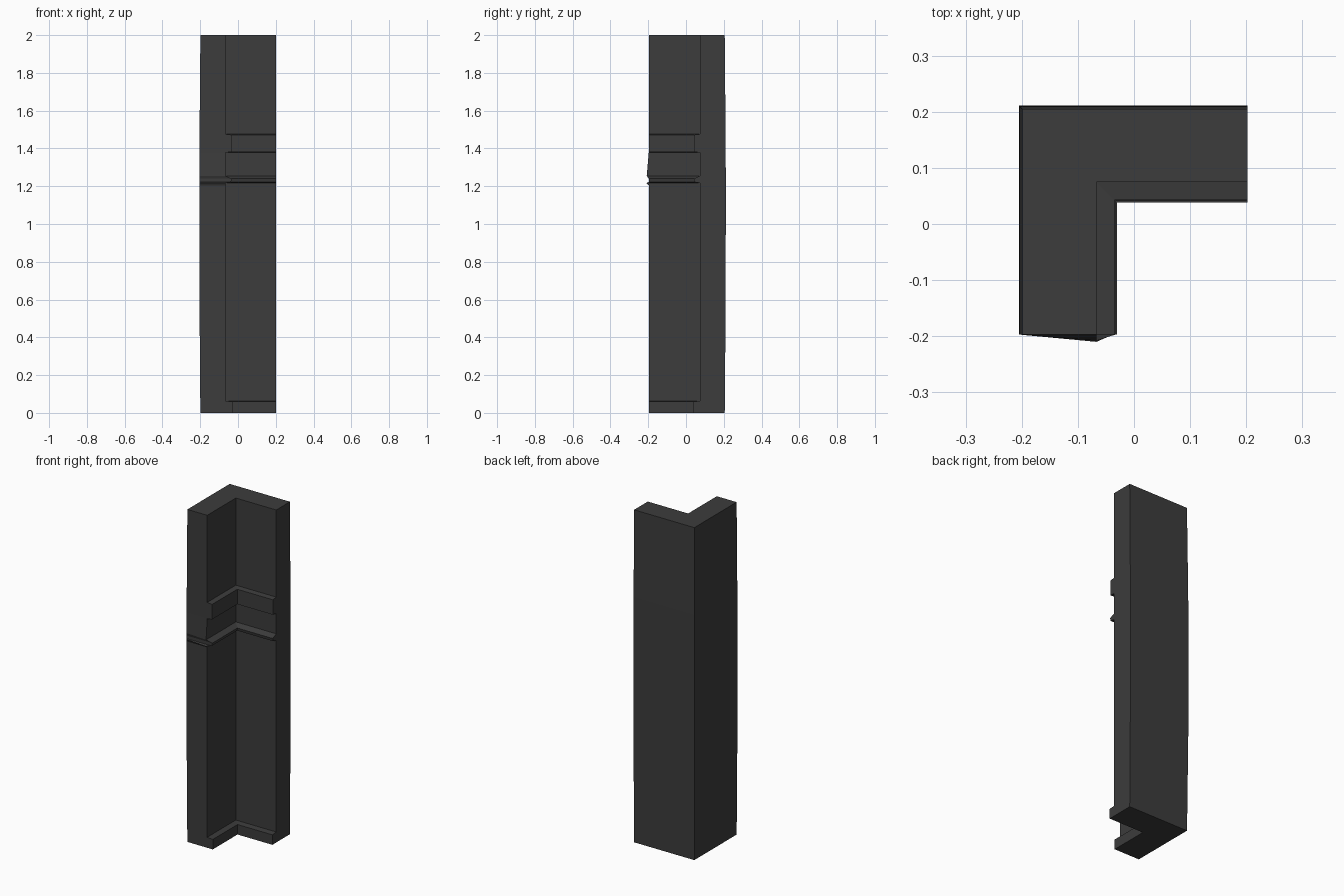
import bpy
import bmesh

cube = bpy.data.objects.get("Cube")
if cube:
    bpy.data.objects.remove(cube, do_unlink=True)

# One dark stone colour
stone = bpy.data.materials.new("dark_grey")
stone.use_nodes = True
colour = (0.045, 0.045, 0.045, 1)
stone.diffuse_color = colour
stone.node_tree.nodes["Principled BSDF"].inputs["Base Color"].default_value = colour

# Inner moulding profile: height, projection from the wall, forward chip at the arm end
PROFILE = [
    (0.0, 0.037, 0), (0.06, 0.037, 0), (0.063, 0, 0),            # plinth
    (0.6, 0, 0), (1.205, 0, 0),                                  # lower wall
    (1.217, 0, 0.013), (1.222, 0.03, 0), (1.24, 0.034, 0),       # thin lip
    (1.255, 0, 0.011), (1.378, 0, 0),                            # frieze
    (1.382, 0.032, 0), (1.472, 0.032, 0), (1.476, 0, 0),         # upper band
    (2.0, 0, 0),
]
END = 0.202
FRONT = -0.197


def corner_ring(bm, z, d, chip):
    """L-shaped section, with outer walls that swell slightly at mid height."""
    swell = 0.006 * max(0, 1 - (z - 1) ** 2)
    left, back = -0.199 - swell, 0.205 + swell
    inner_x, inner_y = -0.067 + d, 0.075 - d
    outline = [(left, FRONT), (inner_x, FRONT - chip), (inner_x, inner_y),
               (END, inner_y), (END, back), (left, back)]
    return [bm.verts.new((x, y, z)) for x, y in outline]


# Corner wall
bm = bmesh.new()
rings = [corner_ring(bm, *p) for p in PROFILE]
for low, high in zip(rings, rings[1:]):
    for i in range(len(low)):
        j = (i + 1) % len(low)
        bm.faces.new((low[i], low[j], high[j], high[i]))
bm.faces.new(list(reversed(rings[0])))
bm.faces.new(rings[-1])
bmesh.ops.recalc_face_normals(bm, faces=bm.faces)

mesh = bpy.data.meshes.new("corner_wall")
bm.to_mesh(mesh)
bm.free()
mesh.materials.append(stone)
wall = bpy.data.objects.new("corner_wall", mesh)
bpy.context.collection.objects.link(wall)
